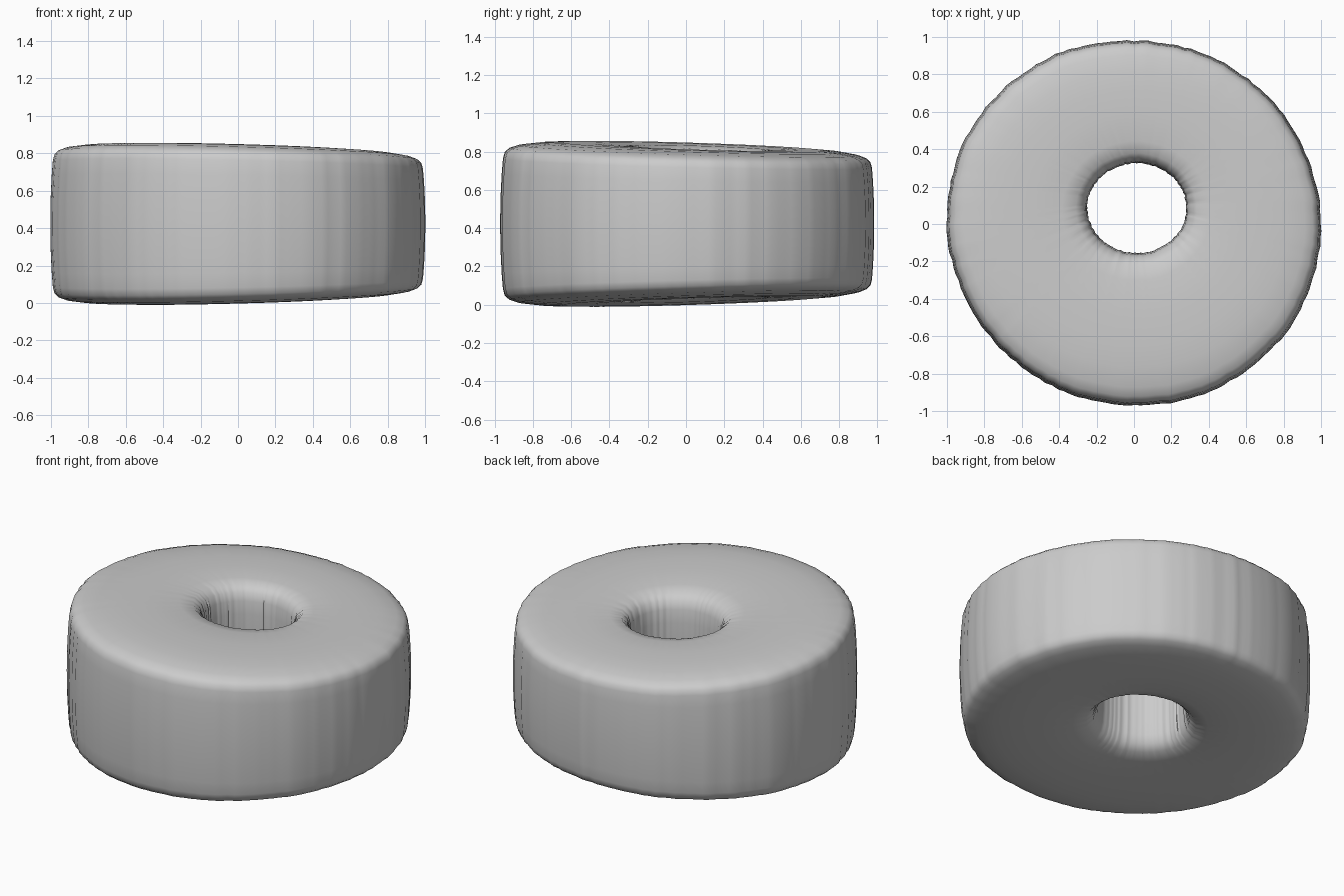
import bpy, bmesh, math, random

cube = bpy.data.objects.get("Cube")
if cube:
    bpy.data.objects.remove(cube)
random.seed(4)

SEGMENTS = 160
MID_Z = 0.423

# Hand-shaped outer radius every 30 degrees, starting at +x
OUTER = [1.0, 0.99, 0.985, 0.98, 1.0, 1.01, 1.0, 0.98, 0.97, 0.97, 0.985, 1.0]
# Upper half of the section: (way from hole to rim, share of half thickness)
HALF = [(0, 0), (0, 0.3), (0.002, 0.55), (0.01, 0.75), (0.03, 0.87), (0.08, 0.95),
        (0.18, 0.985), (0.4, 1), (0.6, 1), (0.75, 0.985), (0.88, 0.95), (0.94, 0.91),
        (0.97, 0.86), (0.982, 0.78), (0.99, 0.6), (0.998, 0.3), (1, 0)]
SECTION = HALF + [(t, -h) for t, h in HALF[-2:0:-1]]


def outer_radius(a):
    """Smooth blend between the hand-shaped radii."""
    f = a / math.tau * len(OUTER)
    i = int(f)
    w = (1 - math.cos((f - i) * math.pi)) / 2
    return OUTER[i % 12] * (1 - w) + OUTER[(i + 1) % 12] * w


def half_thickness(x, y):
    """The ring tapers gently toward the back left."""
    return 0.405 - 0.028 * x - 0.033 * y


# Uneven ring with an off-centre hole and faint upright ripples on its walls
bm = bmesh.new()
rings = []
for s in range(SEGMENTS):
    a = math.tau * s / SEGMENTS
    c, n = math.cos(a), math.sin(a)
    r = outer_radius(a) + random.uniform(-0.004, 0.004)
    k = 1 + random.uniform(-0.012, 0.012)
    ix, iy = 0.015 + 0.265 * k * c, 0.085 + 0.24 * k * n
    ring = []
    for t, h in SECTION:
        x, y = ix + (r * c - ix) * t, iy + (r * n - iy) * t
        ring.append(bm.verts.new((x, y, MID_Z + h * half_thickness(x, y))))
    rings.append(ring)
count = len(SECTION)
for s in range(SEGMENTS):
    p, q = rings[s], rings[(s + 1) % SEGMENTS]
    for j in range(count):
        k = (j + 1) % count
        bm.faces.new((p[j], q[j], q[k], p[k]))
bmesh.ops.recalc_face_normals(bm, faces=bm.faces)
mesh = bpy.data.meshes.new("ring_body")
bm.to_mesh(mesh)
bm.free()
body = bpy.data.objects.new("ring_body", mesh)
bpy.context.collection.objects.link(body)

# Plain grey material
grey = bpy.data.materials.new("light_grey")
grey.use_nodes = True
colour = (0.6, 0.6, 0.6, 1)
grey.diffuse_color = colour
grey.node_tree.nodes["Principled BSDF"].inputs["Base Color"].default_value = colour
mesh.materials.append(grey)

bpy.ops.object.select_all(action="DESELECT")
body.select_set(True)
bpy.context.view_layer.objects.active = body
bpy.ops.object.shade_smooth_by_angle(angle=math.radians(50))
